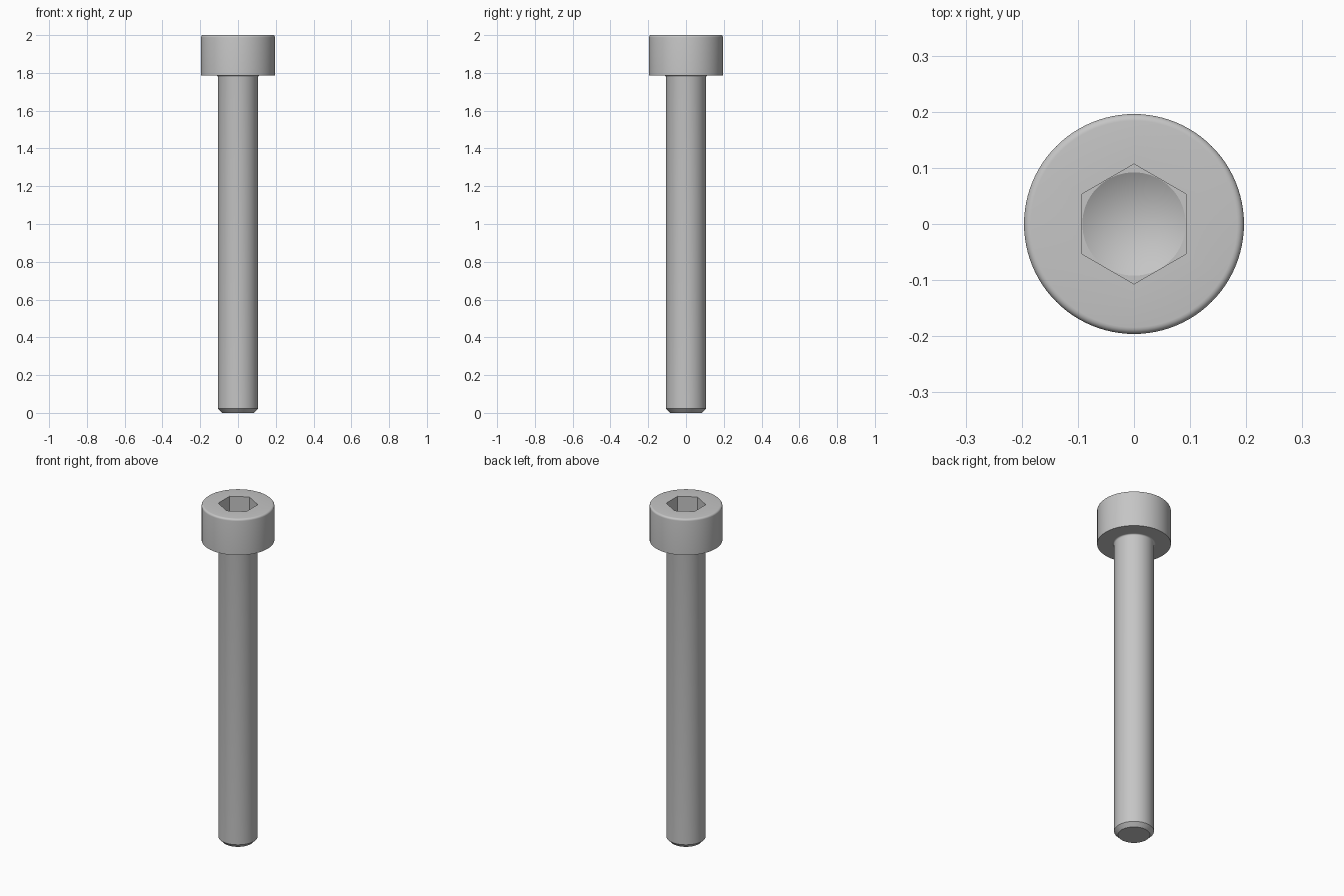
import bpy, bmesh, math

old = bpy.data.objects.get("Cube")
if old:
    bpy.data.objects.remove(old)

SEGS = 96
HEAD_R, SHANK_R, NECK_Z = 0.196, 0.106, 1.786
FLAT = 0.0925          # half the socket width across flats
ROUND, FILLET = 0.012, 0.008

steel = bpy.data.materials.new("grey steel")
steel.use_nodes = True
grey = (0.56, 0.56, 0.56, 1)
steel.diffuse_color = grey
steel.node_tree.nodes["Principled BSDF"].inputs["Base Color"].default_value = grey


def arc(cr, cz, radius, start, end, steps=5):
    """Profile points along an arc, angles in degrees."""
    angles = [math.radians(start + (end - start) * i / steps) for i in range(steps + 1)]
    return [(cr + radius * math.cos(a), cz + radius * math.sin(a)) for a in angles]


def ring(bm, r, z, hexagonal=False):
    """One loop of vertices, round or hexagonal; a single vertex on the axis."""
    if r == 0:
        return [bm.verts.new((0, 0, z))]
    verts = []
    for i in range(SEGS):
        a = math.tau * i / SEGS
        # hexagon corners point along y
        off = (a + math.pi / 6) % (math.pi / 3) - math.pi / 6
        d = r / math.cos(off) if hexagonal else r
        verts.append(bm.verts.new((d * math.cos(a), d * math.sin(a), z)))
    return verts


def lathe(name, profile):
    bm = bmesh.new()
    rings = [ring(bm, *p) for p in profile]
    for a, b in zip(rings, rings[1:]):
        for i in range(SEGS):
            j = (i + 1) % SEGS
            if len(a) == 1:
                bm.faces.new((a[0], b[j], b[i]))
            elif len(b) == 1:
                bm.faces.new((a[i], a[j], b[0]))
            else:
                bm.faces.new((a[i], a[j], b[j], b[i]))
    mesh = bpy.data.meshes.new(name)
    bm.to_mesh(mesh)
    bm.free()
    mesh.materials.append(steel)
    obj = bpy.data.objects.new(name, mesh)
    bpy.context.collection.objects.link(obj)
    bpy.ops.object.select_all(action="DESELECT")
    obj.select_set(True)
    bpy.context.view_layer.objects.active = obj
    bpy.ops.object.shade_smooth_by_angle(angle=math.radians(28))


# Shank: chamfered tip, plain cylinder, small fillet under the head
lathe("shank",
      [(0, 0), (0.085, 0), (SHANK_R, 0.022)]
      + arc(SHANK_R + FILLET, NECK_Z - FILLET, FILLET, 180, 90))

# Head: flat underside, rounded top rim, hexagonal socket with a conical bottom
lathe("head",
      [(SHANK_R + FILLET, NECK_Z), (HEAD_R, NECK_Z)]
      + arc(HEAD_R - ROUND, 2 - ROUND, ROUND, 0, 90)
      + [(FLAT, 2, True), (FLAT, 1.9, True), (FLAT - 0.0005, 1.9), (0, 1.847)])
